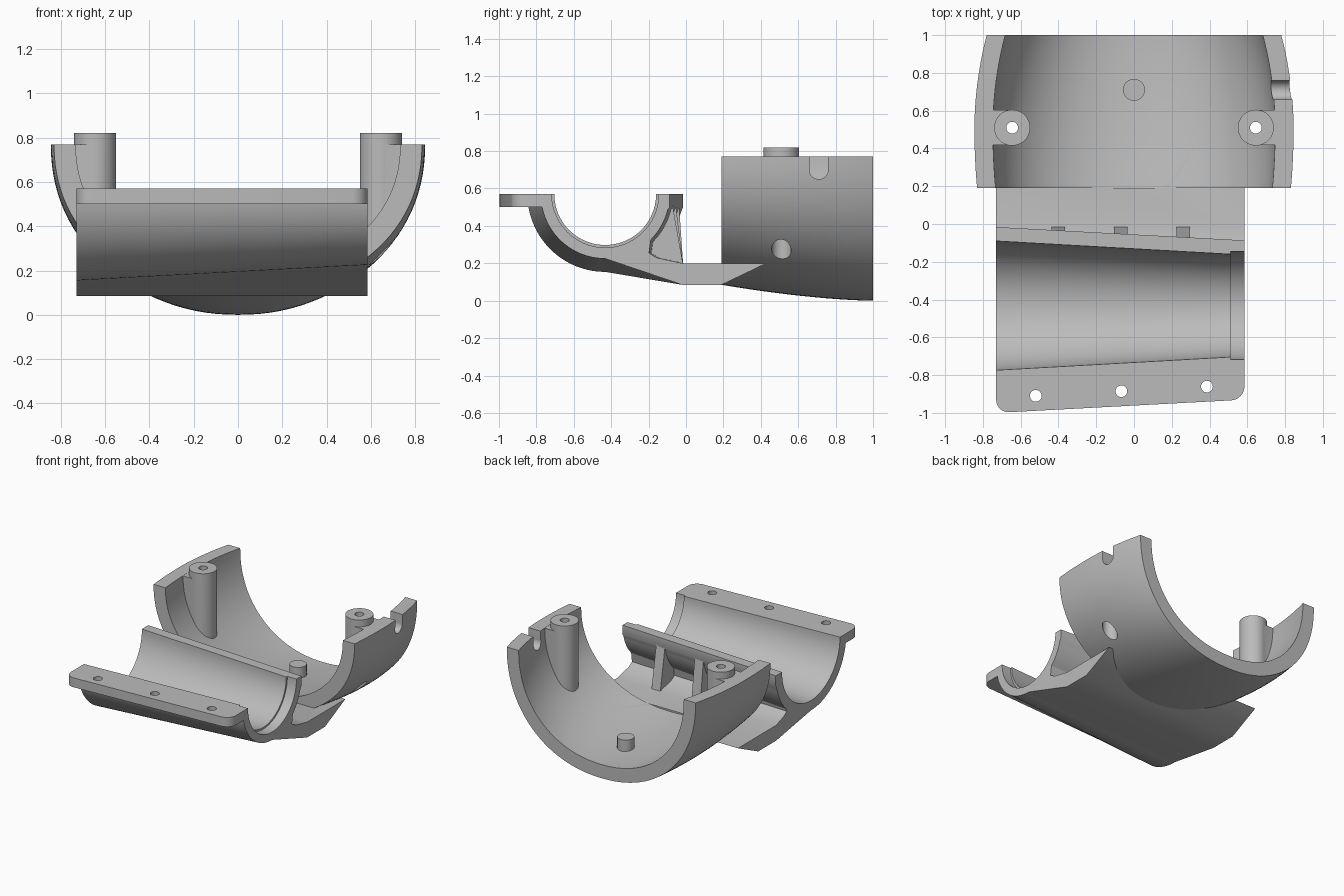
import bpy
import bmesh
from math import sin, cos, pi, radians, sqrt
from mathutils import Matrix, Vector

if "Cube" in bpy.data.objects:
    bpy.data.objects.remove(bpy.data.objects["Cube"], do_unlink=True)

grey = bpy.data.materials.new("plain_grey")
grey.use_nodes = True
grey.diffuse_color = (0.5, 0.5, 0.5, 1)
grey.node_tree.nodes["Principled BSDF"].inputs["Base Color"].default_value = (0.5, 0.5, 0.5, 1)


def make_object(name, bm):
    bmesh.ops.recalc_face_normals(bm, faces=bm.faces[:])
    mesh = bpy.data.meshes.new(name)
    bm.to_mesh(mesh)
    bm.free()
    mesh.materials.append(grey)
    obj = bpy.data.objects.new(name, mesh)
    bpy.context.collection.objects.link(obj)
    return obj


def loft(name, sections, corner=None):
    """Skin closed sections, cap both ends, optionally round the front corners."""
    bm = bmesh.new()
    rings = [[bm.verts.new(p) for p in s] for s in sections]
    n = len(rings[0])
    for a, b in zip(rings, rings[1:]):
        for i in range(n):
            j = (i + 1) % n
            bm.faces.new((a[i], a[j], b[j], b[i]))
    bm.faces.new(rings[0])
    bm.faces.new(rings[-1])
    if corner:
        edges = [e for e in bm.edges if all(v.co.y < -0.9 for v in e.verts)
                 and abs(e.verts[0].co.x - e.verts[1].co.x) < 0.001]
        bmesh.ops.bevel(bm, geom=edges, offset=corner, offset_type='OFFSET',
                        segments=6, profile=0.5, affect='EDGES')
    return make_object(name, bm)


def cylinder(name, start, end, radius, sides=40):
    start, end = Vector(start), Vector(end)
    axis = end - start
    turn = Vector((0, 0, 1)).rotation_difference(axis).to_matrix().to_4x4()
    bm = bmesh.new()
    bmesh.ops.create_cone(bm, cap_ends=True, segments=sides, radius1=radius, radius2=radius,
                          depth=axis.length, matrix=Matrix.Translation((start + end) / 2) @ turn)
    return make_object(name, bm)


def box(name, low, high):
    low, high = Vector(low), Vector(high)
    bm = bmesh.new()
    bmesh.ops.create_cube(bm, size=1, matrix=Matrix.Translation((low + high) / 2)
                          @ Matrix.Diagonal((*(high - low), 1)))
    return make_object(name, bm)


def combine(obj, tool, operation='DIFFERENCE', keep=False):
    mod = obj.modifiers.new("cut", 'BOOLEAN')
    mod.operation, mod.solver, mod.object = operation, 'EXACT', tool
    tool.hide_render = True
    bpy.context.view_layer.objects.active = obj
    bpy.ops.object.modifier_apply(modifier=mod.name)
    if not keep:
        bpy.data.objects.remove(tool, do_unlink=True)


# Saddle shell: rounded half tube that bulges sideways and deepens to the back
RIM, FRONT = 0.77, 0.19


def saddle(name, y0, y1, inset, drop, top=None):
    sections = []
    for k in range(17):
        y = y0 + (y1 - y0) * k / 16
        a = 0.845 - (0.26 if y > 0.5 else 0.15) * (y - 0.5) ** 2 - inset
        d = RIM - 0.119 * max(0, 1 - y) ** 1.6 - drop
        ring = []
        for i in range(57):
            c, s = cos(pi * i / 56), max(0, sin(pi * i / 56))
            x = a * abs(c) ** 0.93 * (1 if c > 0 else -1)
            ring.append((x, y, RIM - d * s ** 0.93))
        if top:
            ring += [(-a, y, top), (a, y, top)]
        sections.append(ring)
    return loft(name, sections)


shell = saddle("saddle_shell", FRONT, 1, 0, 0)
cavity = saddle("cavity_cutter", FRONT - 0.001, 1.02, 0.098, 0.102, 1.1)
combine(shell, cavity, keep=True)

# Cable notch in the left rim
combine(shell, cylinder("notch_round", (0.62, 0.71, 0.7), (1, 0.71, 0.7), 0.05))
combine(shell, box("notch_slot", (0.62, 0.66, 0.7), (1, 0.76, 0.9)))

# Clamp tray: tapered trough with flange, lip and joining plate
AXIS_Y, TOP, LEDGE = -0.432, 0.57, 0.5
X0, X1 = -0.73, 0.585


def blend(x, a, b):
    return a + (b - a) * (x - X0) / (X1 - X0)


def outer_radius(x):
    return blend(x, 0.416, 0.345)


def arc(radius, start, end, steps):
    angles = [radians(start + (end - start) * i / steps) for i in range(steps + 1)]
    return [(AXIS_Y + radius * cos(t), TOP + radius * sin(t)) for t in angles]


def tray_section(x):
    ri, ro = blend(x, 0.342, 0.268), outer_radius(x)
    tuck = AXIS_Y + ro * cos(pi / 4)
    front = blend(x, -1.0, -0.93)
    pts = arc(ri, 180, 360, 40)
    pts += [(AXIS_Y + ro, TOP), (AXIS_Y + ro, LEDGE)]
    pts += arc(ro, -14, -45, 8)
    pts += [(tuck - 0.01, 0.255), (tuck + 0.03, 0.23), (-0.02, 0.2), (0.43, 0.2)]
    pts += [(FRONT, 0.085), (-0.02, 0.085)]
    pts += arc(ro, 270, 193, 18)
    pts += [(AXIS_Y - sqrt(ro * ro - 0.0049), LEDGE), (front, LEDGE), (front, TOP)]
    return [(x, y, z) for y, z in pts]


tray = loft("clamp_tray", [tray_section(X0), tray_section(X1)], corner=0.07)
combine(tray, cavity)
combine(tray, cylinder("seat_cutter", (0.51, AXIS_Y, TOP), (0.7, AXIS_Y, TOP), 0.286, 80))
for x in (-0.52, -0.067, 0.386):
    y = blend(x, -0.921, -0.85)
    combine(tray, cylinder("flange_hole", (x, y, 0.4), (x, y, 0.7), 0.031))

# Ribs bracing the back of the trough
for number, x in enumerate((-0.4, -0.07, 0.26)):
    ro = outer_radius(x)
    back = AXIS_Y + ro - 0.004
    profile = [(back, 0.52), (-0.015, 0.19), (AXIS_Y + 0.65 * ro, 0.19)] + arc(0.92 * ro, -50, -8, 8)
    loft("rib_%d" % (number + 1), [[(x + w, y, z) for y, z in profile] for w in (-0.036, 0.036)])

# Screw bosses joined to the walls, drilled and counterbored from below
BOSS_X, BOSS_Y = 0.645, 0.51
for side, word in ((1, "left"), (-1, "right")):
    x = side * BOSS_X
    boss = cylinder(word + "_screw_boss", (x, BOSS_Y, 0.1), (x, BOSS_Y, 0.82), 0.095, 64)
    ends = sorted((x, side * 0.83))
    web = box("boss_web", (ends[0], BOSS_Y - 0.093, 0.1), (ends[1], BOSS_Y + 0.093, RIM - 0.001))
    combine(boss, web, 'UNION')
    combine(boss, saddle("boss_trim", 0.2, 0.99, 0.04, 0.04, 1.1), 'INTERSECT')
    for part in (boss, shell):
        combine(part, cylinder("screw_hole", (x, BOSS_Y, -0.1), (x, BOSS_Y, 1), 0.031))
        combine(part, cylinder("counterbore", (x, BOSS_Y, -0.1), (x, BOSS_Y, 0.4), 0.052))

# Locating peg on the shell floor
cylinder("locating_peg", (0, 0.71, 0.07), (0, 0.71, 0.2), 0.058)

# Smooth curved faces, keep sharp edges
bpy.ops.object.select_all(action='DESELECT')
for obj in bpy.context.collection.objects:
    if obj.type == 'MESH' and obj.data.materials and obj.data.materials[0] == grey:
        obj.select_set(True)
        bpy.context.view_layer.objects.active = obj
bpy.ops.object.shade_smooth_by_angle(angle=radians(30))
